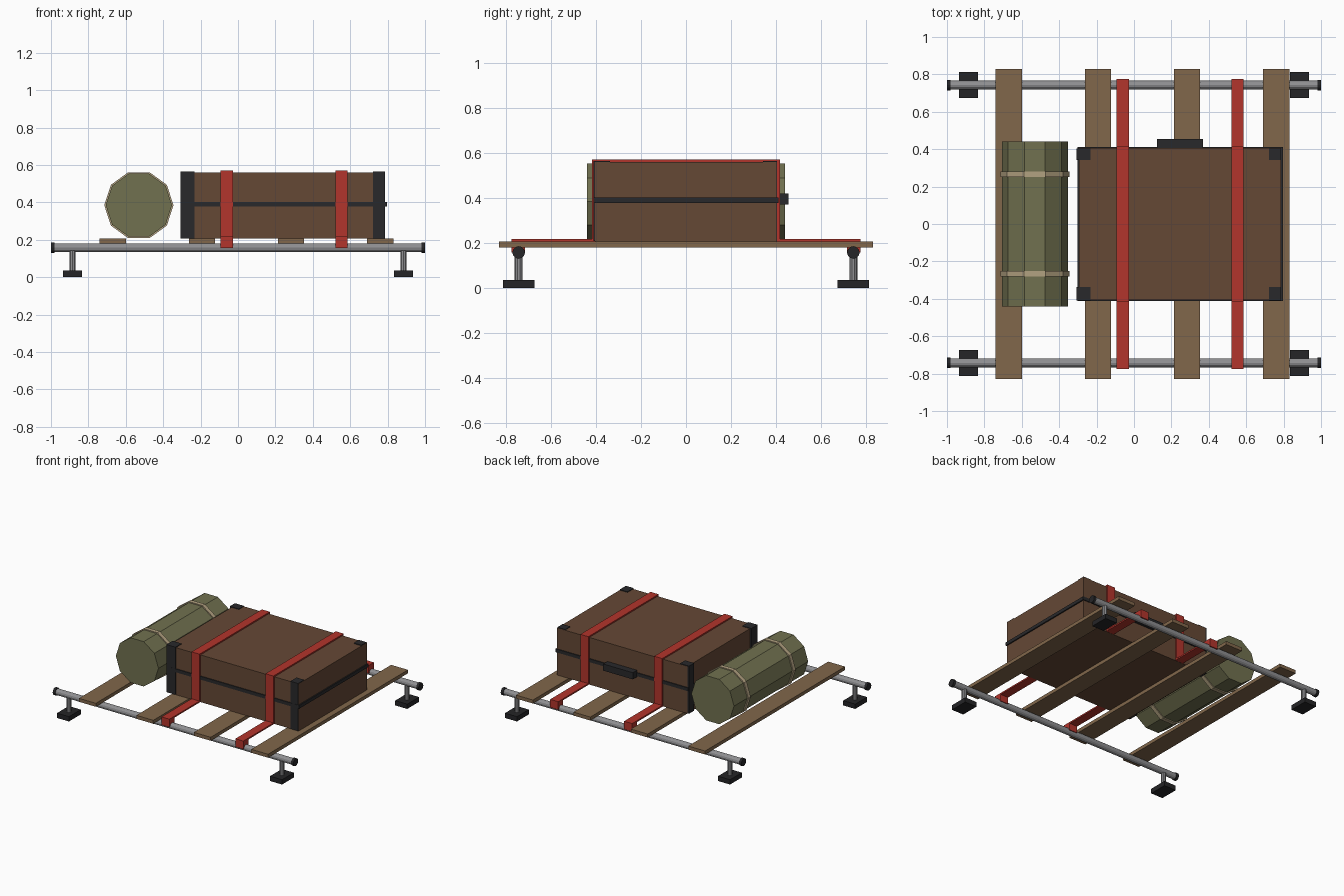
import bpy, math

if "Cube" in bpy.data.objects:
    bpy.data.objects.remove(bpy.data.objects["Cube"])

def mat(name, rgb):
    m = bpy.data.materials.new(name)
    m.diffuse_color = (*rgb, 1)
    m.use_nodes = True
    m.node_tree.nodes["Principled BSDF"].inputs["Base Color"].default_value = m.diffuse_color
    return m

STEEL = mat("steel", (0.28, 0.28, 0.29))
BLACK = mat("black_rubber", (0.018, 0.018, 0.02))
WOOD = mat("wood", (0.22, 0.135, 0.07))
LEATHER = mat("brown_leather", (0.13, 0.065, 0.036))
TRIM = mat("dark_trim", (0.022, 0.022, 0.024))
RED = mat("red_webbing", (0.45, 0.035, 0.025))
CANVAS = mat("olive_canvas", (0.165, 0.165, 0.08))
CORD = mat("tan_cord", (0.45, 0.36, 0.22))

def box(name, x, y, z, m):
    """Box from (min, max) ranges on each axis."""
    c = [(r[0] + r[1]) / 2 for r in (x, y, z)]
    bpy.ops.mesh.primitive_cube_add(size=1, location=c)
    o = bpy.context.object
    o.name = name
    o.scale = [abs(r[1] - r[0]) for r in (x, y, z)]
    bpy.ops.object.transform_apply(location=False, rotation=False, scale=True)
    o.data.materials.append(m)
    return o

def rod(name, loc, r, length, axis, sides, m):
    rot = {"x": (0, math.pi / 2, 0), "y": (math.pi / 2, 0, 0), "z": (0, 0, 0)}[axis]
    bpy.ops.mesh.primitive_cylinder_add(vertices=sides, radius=r, depth=length,
                                        location=loc, rotation=rot)
    o = bpy.context.object
    o.name = name
    o.data.materials.append(m)
    return o

# Side rails with end caps, posts and feet
RY = 0.743
for s in (-1, 1):
    y = s * RY
    rod("rail", (0, y, 0.158), 0.023, 1.98, "x", 12, STEEL)
    for e in (-1, 1):
        rod("rail_cap", (e * 0.99, y, 0.158), 0.028, 0.02, "x", 12, BLACK)
        px = e * 0.885
        rod("post", (px, y, 0.09), 0.018, 0.12, "z", 10, STEEL)
        box("foot", (px - 0.05, px + 0.05), (y - 0.07, y + 0.07), (0, 0.036), BLACK)

# Wooden cross slats
for i in range(4):
    x = -0.67 + i * 0.477
    box("slat", (x - 0.07, x + 0.07), (-0.83, 0.83), (0.18, 0.206), WOOD)

# Suitcase with seam band, corner guards and handle
box("suitcase", (-0.295, 0.787), (-0.405, 0.405), (0.206, 0.56), LEATHER)
box("seam_band", (-0.303, 0.796), (-0.411, 0.411), (0.378, 0.403), TRIM)
for x in ((-0.308, -0.233), (0.722, 0.786)):
    for y in ((-0.41, -0.337), (0.343, 0.403)):
        box("corner_guard", x, y, (0.208, 0.565), TRIM)
box("handle", (0.123, 0.369), (0.4, 0.455), (0.37, 0.42), TRIM)

# Red tie-down straps: over the case, out along the slats, around the rails
for x in (-0.061, 0.553):
    w = (x - 0.033, x + 0.033)
    box("strap_top", w, (-0.417, 0.417), (0.558, 0.57), RED)
    for s in (-1, 1):
        box("strap_side", w, (s * 0.404, s * 0.417), (0.208, 0.57), RED)
        box("strap_tail", w, (s * 0.405, s * 0.774), (0.207, 0.218), RED)
        box("strap_hook", w, (s * 0.714, s * 0.774), (0.157, 0.217), RED)

# Bedroll: ten-sided roll with two cords, a corner pointing along x
def bedroll_part(name, y, r, length, m):
    o = rod(name, (-0.53, y, 0.385), r, length, "y", 10, m)
    o.rotation_euler = (math.pi / 2, math.pi / 2, 0)

bedroll_part("bedroll", 0, 0.177, 0.88, CANVAS)
for s in (-1, 1):
    bedroll_part("bedroll_cord", s * 0.267, 0.185, 0.03, CORD)
